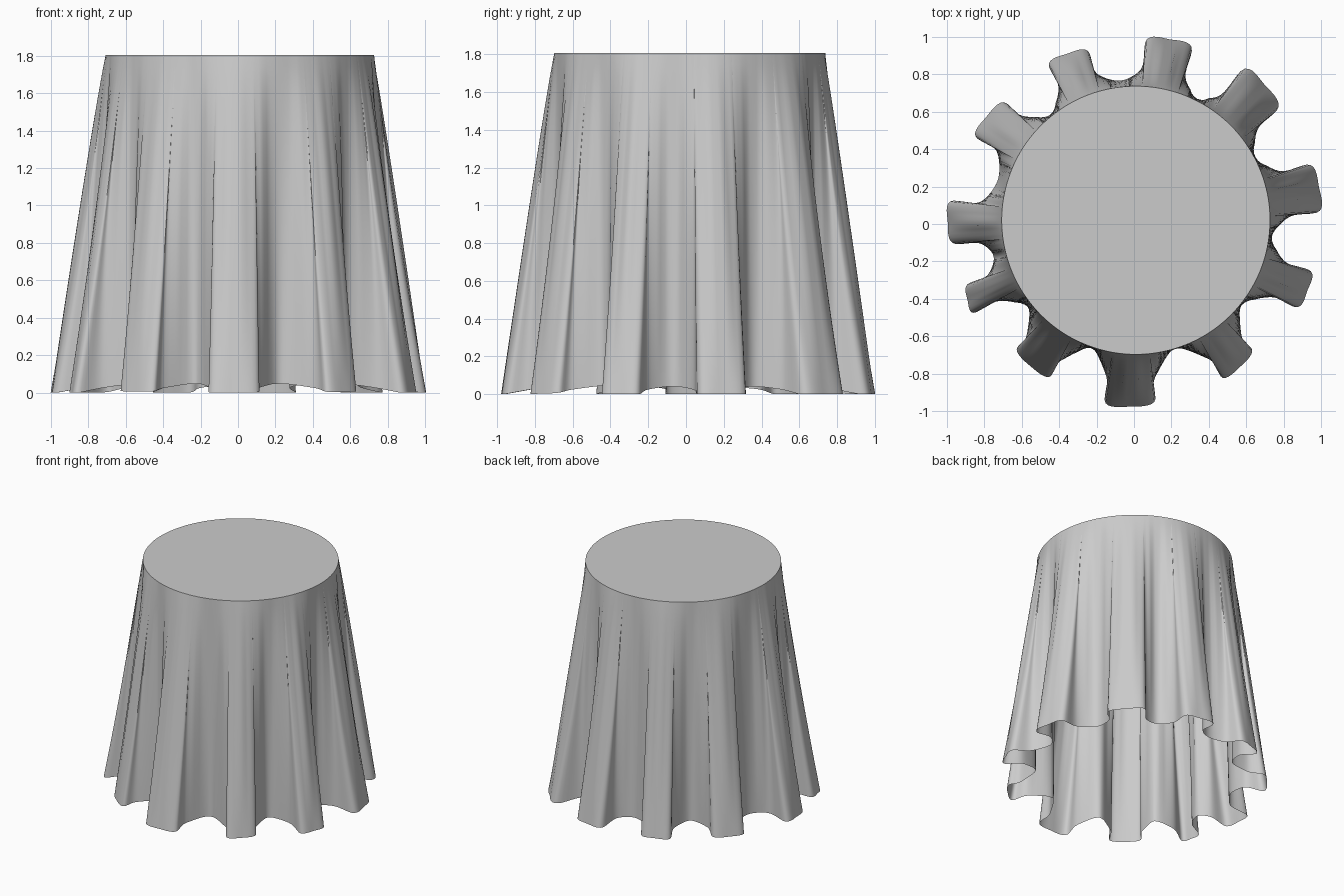
import bpy
import bmesh
from math import radians, sin, cos, tau

cube = bpy.data.objects.get("Cube")
if cube:
    bpy.data.objects.remove(cube, do_unlink=True)

HEIGHT, TOP_R, ROWS, STEPS = 1.805, 0.717, 28, 6

# Each fold: start angle, end angle, radius at both corners, radius of the valley after it
FOLDS = [
    (4, 18.5, 0.995, 0.995, 0.74),
    (39, 54.5, 0.995, 1.02, 0.75),
    (72, 86, 0.995, 0.99, 0.77),
    (105, 118, 0.96, 0.97, 0.735),
    (137, 151, 0.955, 0.97, 0.765),
    (173, 186, 0.99, 0.975, 0.77),
    (200, 209, 0.95, 0.98, 0.72),
    (227, 241, 0.92, 0.935, 0.70),
    (261, 276.5, 0.97, 0.957, 0.70),
    (300, 313, 0.95, 0.927, 0.72),
    (333, 345, 0.98, 0.98, 0.74),
]


def hem_points():
    """Control points (angle, radius) around the hem."""
    points = []
    for i, (a, b, ra, rb, valley) in enumerate(FOLDS):
        mid, half, r = (a + b) / 2, (b - a) / 2, (ra + rb) / 2
        side = 0.83
        spread = half * r / side
        following = FOLDS[(i + 1) % len(FOLDS)][0]
        if following < b:
            following += 360
        points += [(mid - spread, side), (a, ra), (mid, r + 0.013),
                   (b, rb), (mid + spread, side), ((b + following) / 2, valley)]
    return points


def catmull(p, q, r, s, t):
    return 0.5 * (2 * q + (r - p) * t + (2 * p - 5 * q + 4 * r - s) * t * t
                  + (3 * q - p - 3 * r + s) * t ** 3)


def smooth_hem(points):
    """Closed smooth curve through the control points."""
    n, curve = len(points), []
    for i in range(n):
        window = []
        for k in range(i - 1, i + 3):
            angle, r = points[k % n]
            window.append((angle + 360 * (k // n), r))
        for j in range(STEPS):
            curve.append([catmull(*axis, j / STEPS) for axis in zip(*window)])
    return curve


hem = smooth_hem(hem_points())
count = len(hem)

# Softer version of the hem for the upper cloth, where folds are rounder
soft = []
for angle, _ in hem:
    near = [r for other, r in hem if abs((other - angle + 180) % 360 - 180) < 5]
    soft.append(sum(near) / len(near))

# Draped cloth: rings from the round top edge down to the folded hem
bm = bmesh.new()
rings = []
for row in range(ROWS + 1):
    t = row / ROWS
    ring = []
    for (angle, r_hem), r_soft in zip(hem, soft):
        a = radians(angle)
        r_top = TOP_R + 0.01 * cos(a) + 0.02 * sin(a)
        r_fold = r_soft + (r_hem - r_soft) * t
        r = r_top + (r_fold - r_top) * t ** 0.93
        lift = 0.045 * min(1, max(0, (0.97 - r_hem) / 0.25))
        z = HEIGHT + (lift - HEIGHT) * t
        ring.append(bm.verts.new((r * cos(a), r * sin(a), z)))
    rings.append(ring)
bm.faces.new(rings[0])
for upper, lower in zip(rings, rings[1:]):
    for i in range(count):
        j = (i + 1) % count
        bm.faces.new((upper[i], lower[i], lower[j], upper[j]))

mesh = bpy.data.meshes.new("tablecloth")
bm.to_mesh(mesh)
bm.free()
cloth = bpy.data.objects.new("tablecloth", mesh)
bpy.context.collection.objects.link(cloth)

# Plain light cloth
colour = (0.6, 0.6, 0.6, 1)
mat = bpy.data.materials.new("light grey cloth")
mat.use_nodes = True
mat.diffuse_color = colour
mat.node_tree.nodes["Principled BSDF"].inputs["Base Color"].default_value = colour
mesh.materials.append(mat)

bpy.ops.object.select_all(action="DESELECT")
cloth.select_set(True)
bpy.context.view_layer.objects.active = cloth
bpy.ops.object.shade_smooth_by_angle(angle=radians(50))
